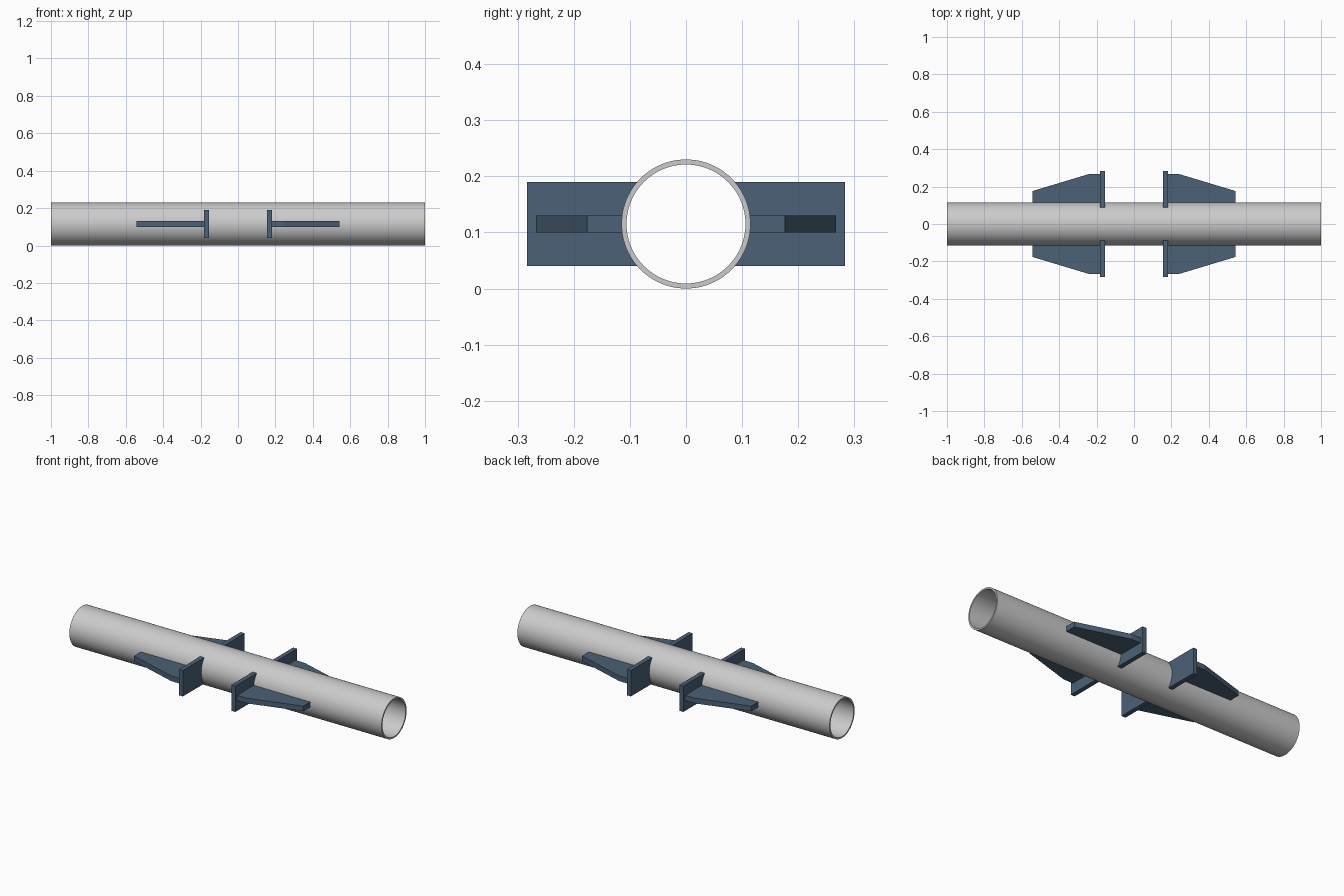
import bpy, bmesh
from math import sin, cos, pi, asin, radians, sqrt
from mathutils import Vector

if "Cube" in bpy.data.objects:
    bpy.data.objects.remove(bpy.data.objects["Cube"])

R_OUT, R_IN, CZ = 0.115, 0.106, 0.115
HALF_H = 0.075          # half height of the stop plates

steel_blue = bpy.data.materials.new("steel_blue")
steel_blue.diffuse_color = (0.07, 0.12, 0.18, 1)
steel_blue.use_nodes = True
steel_blue.node_tree.nodes["Principled BSDF"].inputs["Base Color"].default_value = steel_blue.diffuse_color


def make_object(name, bm, mat=None):
    bmesh.ops.recalc_face_normals(bm, faces=bm.faces)
    mesh = bpy.data.meshes.new(name)
    bm.to_mesh(mesh)
    bm.free()
    obj = bpy.data.objects.new(name, mesh)
    bpy.context.collection.objects.link(obj)
    if mat:
        mesh.materials.append(mat)
    return obj


def prism(name, outline, depth):
    """Extrude a 3D outline by a vector, then mirror it to all four quadrants."""
    bm = bmesh.new()
    face = bm.faces.new([bm.verts.new(p) for p in outline])
    ext = bmesh.ops.extrude_face_region(bm, geom=[face], use_keep_orig=True)
    moved = [v for v in ext["geom"] if isinstance(v, bmesh.types.BMVert)]
    bmesh.ops.translate(bm, verts=moved, vec=Vector(depth))
    obj = make_object(name, bm, steel_blue)
    mirror = obj.modifiers.new("mirror", "MIRROR")
    mirror.use_axis = (True, True, False)
    mirror.use_mirror_merge = False
    return obj


# Pipe: a ring section swept along x
N = 96
bm = bmesh.new()
rings = [[bm.verts.new((x, r * cos(2 * pi * i / N), CZ + r * sin(2 * pi * i / N)))
          for i in range(N)]
         for x, r in ((-1, R_OUT), (1, R_OUT), (1, R_IN), (-1, R_IN))]
for k in range(4):
    a, b = rings[k], rings[(k + 1) % 4]
    for i in range(N):
        j = (i + 1) % N
        bm.faces.new((a[i], a[j], b[j], b[i]))
pipe = make_object("pipe", bm)
bpy.context.view_layer.objects.active = pipe
pipe.select_set(True)
bpy.ops.object.shade_smooth_by_angle(angle=radians(30))

# Stop plates: inner edge coped to the pipe surface
a0 = asin(HALF_H / R_OUT)
arc = [a0 - 2 * a0 * i / 20 for i in range(21)]
plate = [(0.155, R_OUT * cos(a), CZ + R_OUT * sin(a)) for a in arc]
plate += [(0.155, 0.283, CZ - HALF_H), (0.155, 0.283, CZ + HALF_H)]
prism("stop_plates", plate, (0.026, 0, 0))

# Tapered gussets bracing the plates from the outer side
HALF_T = 0.015
inner = sqrt(R_OUT ** 2 - HALF_T ** 2)
gusset = [(0.181, inner), (0.543, inner), (0.543, 0.176), (0.241, 0.267), (0.181, 0.267)]
prism("gussets", [(x, y, CZ - HALF_T) for x, y in gusset], (0, 0, 2 * HALF_T))
